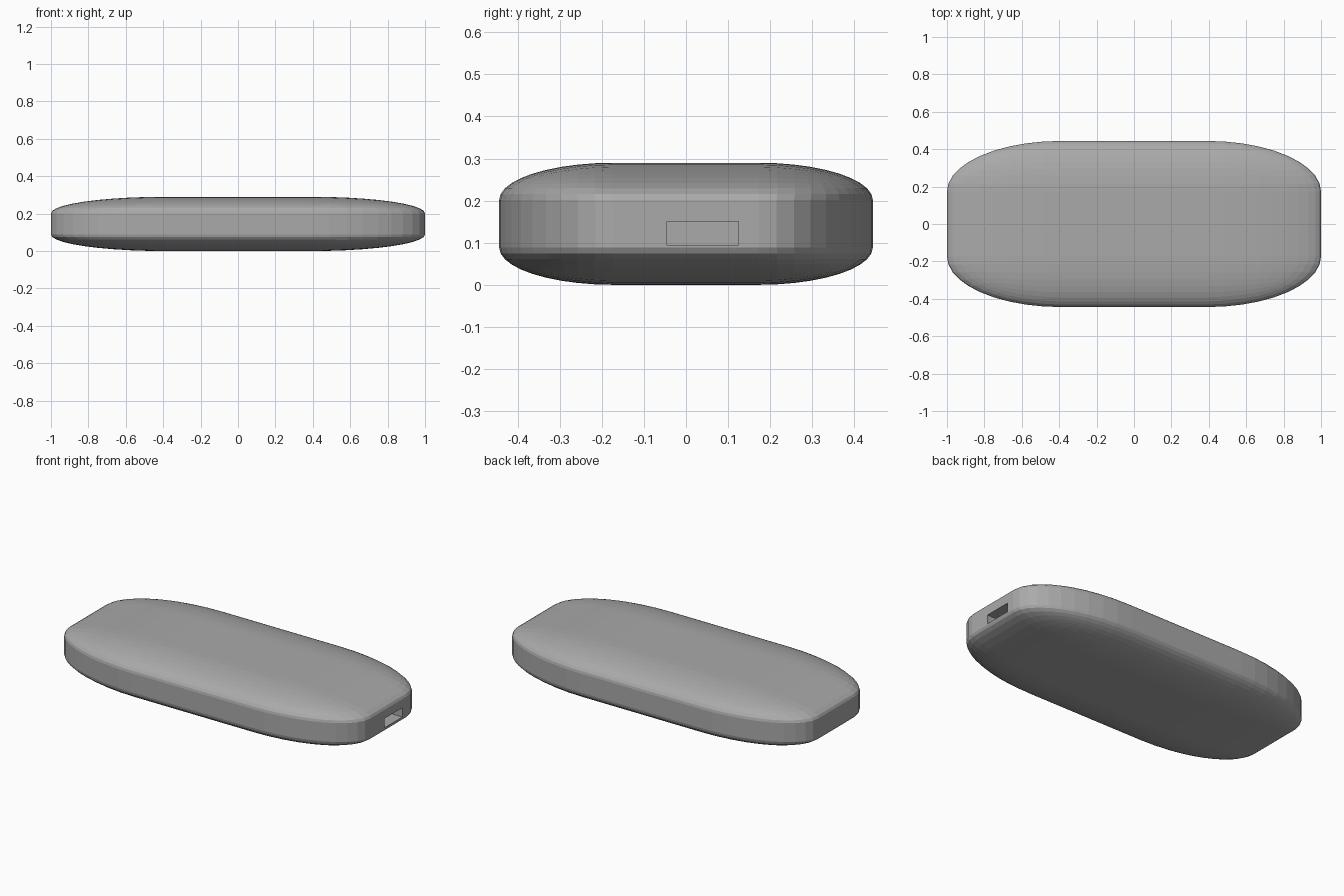
import bpy, bmesh
from mathutils import Matrix

if "Cube" in bpy.data.objects:
    bpy.data.objects.remove(bpy.data.objects["Cube"])

HALF = (1.0, 0.444, 0.145)

grey = bpy.data.materials.new("plain grey")
grey.diffuse_color = (0.4, 0.4, 0.4, 1)
grey.use_nodes = True
grey.node_tree.nodes["Principled BSDF"].inputs["Base Color"].default_value = grey.diffuse_color


def make_object(name, bm):
    bmesh.ops.recalc_face_normals(bm, faces=bm.faces)
    mesh = bpy.data.meshes.new(name)
    bm.to_mesh(mesh)
    bm.free()
    mesh.materials.append(grey)
    obj = bpy.data.objects.new(name, mesh)
    bpy.context.collection.objects.link(obj)
    return obj


# rounded casing: bevelled cube, then squashed so the rounding is elliptical
bm = bmesh.new()
bmesh.ops.create_cube(bm, size=2)
bmesh.ops.bevel(bm, geom=bm.edges[:], offset=0.61, offset_type='OFFSET',
                segments=10, profile=0.5, affect='EDGES')
bmesh.ops.scale(bm, vec=HALF, verts=bm.verts)
bmesh.ops.translate(bm, vec=(0, 0, HALF[2]), verts=bm.verts)
casing = make_object("casing", bm)

# port pocket in the right end
bm = bmesh.new()
bmesh.ops.create_cube(bm, size=1, matrix=Matrix.Translation((1.0, 0.04, 0.1225))
                      @ Matrix.Diagonal((0.14, 0.17, 0.055, 1)))
cutter = make_object("port_cutter", bm)
cutter.hide_render = True
cutter.hide_set(True)

cut = casing.modifiers.new("port", 'BOOLEAN')
cut.operation = 'DIFFERENCE'
cut.solver = 'EXACT'
cut.object = cutter
